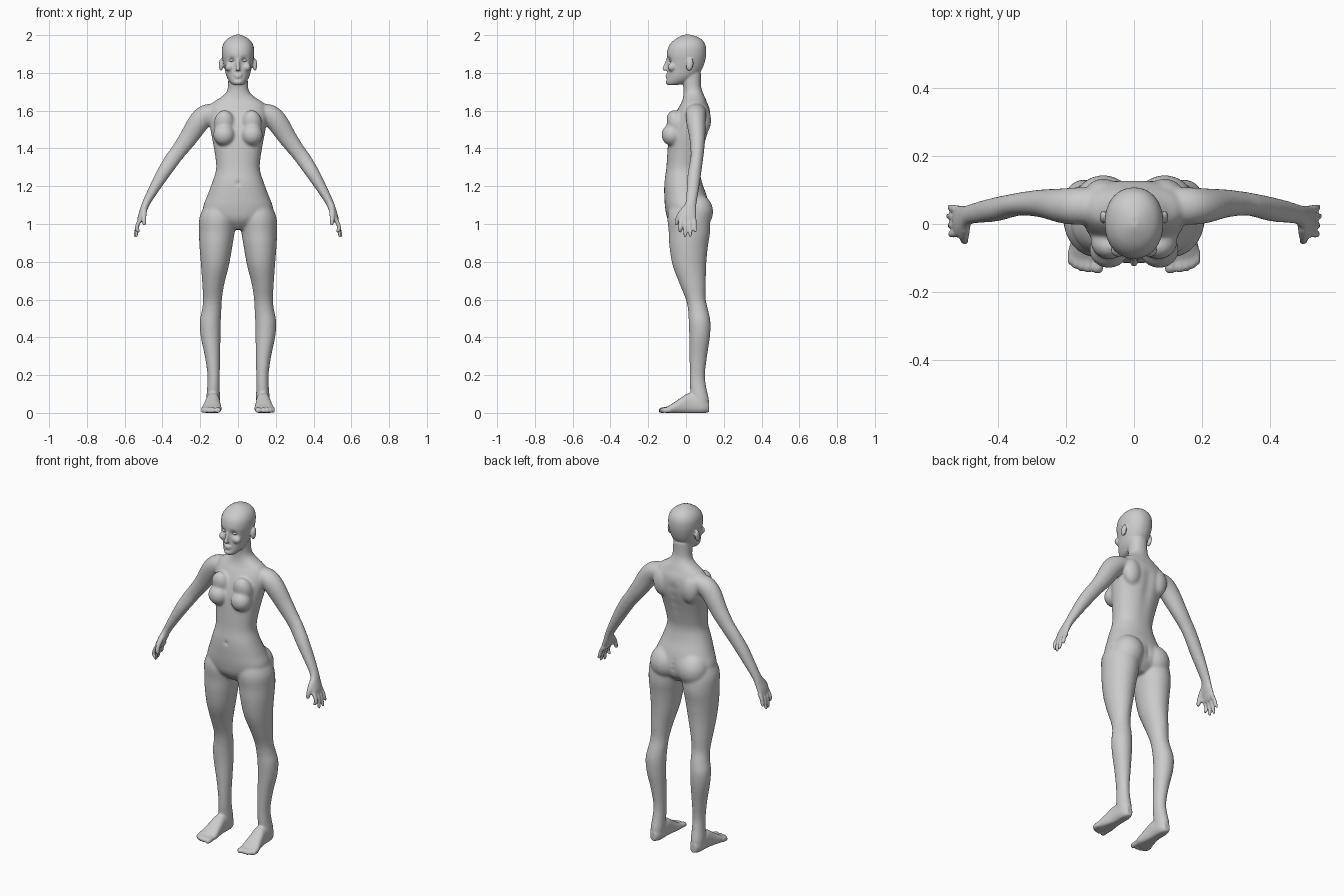
import bpy, bmesh, math
from mathutils import Vector, Matrix

bm = bmesh.new()


def spline(rows, steps=4):
    # Catmull-Rom interpolation of section rows
    rows = [Vector(r) for r in rows]
    out = []
    for i in range(len(rows) - 1):
        a, b = rows[max(i - 1, 0)], rows[i]
        c, d = rows[i + 1], rows[min(i + 2, len(rows) - 1)]
        for k in range(steps):
            t = k / steps
            out.append(0.5 * (2 * b + (c - a) * t + (2 * a - 5 * b + 4 * c - d) * t * t
                              + (3 * b - a - 3 * c + d) * t ** 3))
    return out + [rows[-1]]


def loft(rows, v=(0, 1, 0), axis=None, power=2.0, side=1, n=32):
    # rows: x, y, z, radius across, radius along v
    rows, v = spline(rows), Vector(v)
    rings = []
    for i, r in enumerate(rows):
        t = Vector(axis) if axis else (rows[min(i + 1, len(rows) - 1)] - rows[max(i - 1, 0)])
        t = Vector(t[:3]).normalized()
        u = t.cross(v).normalized()
        ring = []
        for k in range(n):
            c, s = math.cos(math.tau * k / n), math.sin(math.tau * k / n)
            e = 2 / power
            p = Vector(r[:3]) + u * r[3] * math.copysign(abs(c) ** e, c) \
                + v * r[4] * math.copysign(abs(s) ** e, s)
            ring.append(bm.verts.new((p.x * side, p.y, max(p.z, 0))))
        rings.append(ring)
    for a, b in zip(rings, rings[1:]):
        for k in range(n):
            bm.faces.new((a[k], a[(k + 1) % n], b[(k + 1) % n], b[k]))
    bm.faces.new(rings[0][::-1])
    bm.faces.new(rings[-1])


def profile(rows, power):
    # rows: z, half width, front y, back y
    loft([(0, (f + b) / 2, z, w, (b - f) / 2) for z, w, f, b in rows], axis=(0, 0, 1), power=power)


def blob(c, r, side=1, tilt=0):
    m = Matrix.Translation((c[0] * side, c[1], c[2])) @ Matrix.Rotation(tilt, 4, 'X') \
        @ Matrix.Diagonal((*r, 1))
    bmesh.ops.create_uvsphere(bm, u_segments=24, v_segments=16, radius=1, matrix=m)


# torso and neck
profile([(0.97, .05, -.05, .07), (1.02, .14, -.095, .115), (1.08, .185, -.11, .125),
         (1.15, .163, -.115, .11), (1.22, .137, -.115, .085), (1.29, .116, -.105, .073),
         (1.36, .121, -.10, .085), (1.43, .133, -.095, .103), (1.50, .146, -.085, .123),
         (1.56, .155, -.066, .13), (1.61, .152, -.043, .125), (1.642, .135, -.025, .112),
         (1.668, .095, -.016, .102), (1.695, .064, -.013, .09), (1.73, .053, -.015, .08),
         (1.80, .052, -.03, .08)], 2.2)

# head
profile([(1.735, .024, -.098, -.05), (1.75, .042, -.104, .01), (1.78, .06, -.10, .055),
         (1.82, .071, -.098, .085), (1.86, .08, -.099, .10), (1.90, .086, -.102, .107),
         (1.94, .083, -.092, .105), (1.97, .067, -.068, .09), (1.99, .041, -.037, .062),
         (2.002, .012, -.01, .025)], 2.15)

# nose, lips and chin
loft([(0, -.098, 1.875, .007, .006), (0, -.105, 1.85, .008, .009),
      (0, -.113, 1.825, .011, .012), (0, -.11, 1.812, .013, .012)], axis=(0, 0, 1), n=16)
blob((0, -.099, 1.788), (.022, .011, .006))
blob((0, -.098, 1.777), (.019, .011, .006))
blob((0, -.093, 1.752), (.024, .015, .013))

for s in (1, -1):
    # ears, cheeks, breasts, buttocks, shoulder blades
    blob((.09, .02, 1.843), (.011, .019, .034), s, -.2)
    blob((.045, -.075, 1.83), (.023, .022, .022), s)
    blob((.074, -.075, 1.472), (.058, .055, .058), s)
    blob((.072, -.05, 1.53), (.056, .05, .075), s, .35)
    blob((.09, .058, 1.065), (.088, .086, .095), s)
    blob((.09, .09, 1.55), (.055, .043, .08), s)

    # leg
    loft([(.10, .01, 1.12, .065, .085), (.106, .012, 1.04, .097, .11), (.112, .018, .96, .095, .11),
          (.117, .014, .88, .087, .102), (.122, .018, .78, .074, .089), (.131, .036, .68, .058, .069),
          (.135, .052, .60, .050, .053), (.140, .065, .54, .052, .054), (.147, .072, .48, .056, .058),
          (.145, .072, .40, .052, .055), (.135, .065, .30, .041, .047), (.129, .06, .20, .033, .041),
          (.13, .065, .13, .034, .044), (.132, .075, .07, .036, .046),
          (.132, .078, .02, .033, .042)], axis=(0, 0, 1), side=s)

    # foot and toes
    loft([(.132, .123, .03, .018, .025), (.132, .09, .04, .034, .044), (.133, .02, .05, .037, .056),
          (.136, -.03, .036, .044, .042), (.139, -.075, .022, .052, .026),
          (.141, -.105, .015, .049, .016)], v=(0, 0, 1), axis=(0, 1, 0), power=2.4, side=s)
    for x, y, r in ((.107, -.144, .017), (.135, -.142, .012), (.154, -.138, .011),
                    (.171, -.131, .011), (.185, -.12, .010)):
        loft([(x, -.08, .018, r, .016), (x, y + .02, .015, r, .015), (x, y + .006, .013, r * .9, .013),
              (x, y, .011, r * .5, .007)], v=(0, 0, 1), axis=(0, 1, 0), side=s, n=16)

    # arm and palm
    loft([(.10, .055, 1.60, .035, .05), (.16, .053, 1.583, .053, .055), (.205, .053, 1.543, .057, .052),
          (.265, .06, 1.453, .049, .042), (.315, .06, 1.385, .042, .036), (.35, .056, 1.338, .041, .034),
          (.40, .044, 1.262, .036, .036), (.445, .036, 1.185, .028, .033), (.484, .027, 1.115, .021, .029),
          (.50, .014, 1.075, .019, .04), (.515, .008, 1.035, .016, .046),
          (.522, .010, 1.01, .012, .043)], side=s)

    # fingers and thumb
    for y, x, z in ((-.027, .524, .955), (-.004, .536, .932), (.020, .542, .934), (.043, .538, .957)):
        loft([(.513, y, 1.03, .012, .012), (.53, y * 1.05, 1.0, .011, .011),
              (.536, y * 1.1, .975, .010, .010), (x + .002, y * 1.15, z + .006, .0085, .0085),
              (x, y * 1.15, z, .004, .004)], side=s, n=16)
    loft([(.495, -.005, 1.085, .016, .018), (.498, -.03, 1.055, .015, .015), (.498, -.046, 1.025, .012, .012),
          (.496, -.05, 1.0, .010, .010), (.495, -.051, .992, .004, .004)], side=s, n=16)

# fuse all parts into one skin
mesh = bpy.data.meshes.new("body")
bm.to_mesh(mesh)
bm.free()
body = bpy.data.objects.new("body", mesh)
bpy.context.collection.objects.link(body)
bpy.context.view_layer.objects.active = body
body.select_set(True)
mod = body.modifiers.new("fuse", 'REMESH')
mod.mode = 'VOXEL'
mod.voxel_size = .0055
bpy.ops.object.modifier_apply(modifier=mod.name)

# blend the joins strongly on trunk and limbs, lightly on head, hands and feet
group = body.vertex_groups.new(name="blend")
for v in body.data.vertices:
    x, y, z = v.co
    w = min((1.74 - z) / .04, (z - .08) / .05, (.48 - abs(x)) / .04, 1)
    if w > 0:
        group.add([v.index], w, 'REPLACE')
for name, count, vg in (("blend", 22, "blend"), ("soften", 3, "")):
    mod = body.modifiers.new(name, 'SMOOTH')
    mod.factor, mod.iterations, mod.vertex_group = .5, count, vg
    bpy.ops.object.modifier_apply(modifier=mod.name)

# sculpted dents: centre, radius, shift in y (mirrored)
dents = [(.034, -.095, 1.866, .016, .013), (.008, -.098, 1.782, .005, .002),
         (0, -.11, 1.215, .012, .007), (0, -.10, 1.765, .008, .003)]
dents += [(0, .12, 1.30 + .05 * i, .03, -.007) for i in range(6)]
dents += [(0, .14, 1.0 + .03 * i, .016, -.014) for i in range(5)]
for v in body.data.vertices:
    p = Vector((abs(v.co.x), v.co.y, v.co.z))
    for x, y, z, r, d in dents:
        q = (p - Vector((x, y, z))).length_squared / (r * r)
        if q < 9:
            v.co.y += d * math.exp(-q)
    v.co.z = max(v.co.z, 0)
body.data.polygons.foreach_set("use_smooth", [True] * len(body.data.polygons))

# eyes
for s, name in ((1, "left_eye"), (-1, "right_eye")):
    bpy.ops.mesh.primitive_uv_sphere_add(segments=24, ring_count=16, radius=1,
                                         location=(.034 * s, -.077, 1.866))
    eye = bpy.context.object
    eye.name = name
    eye.scale = (.014, .013, .008)
    bpy.ops.object.shade_smooth()
